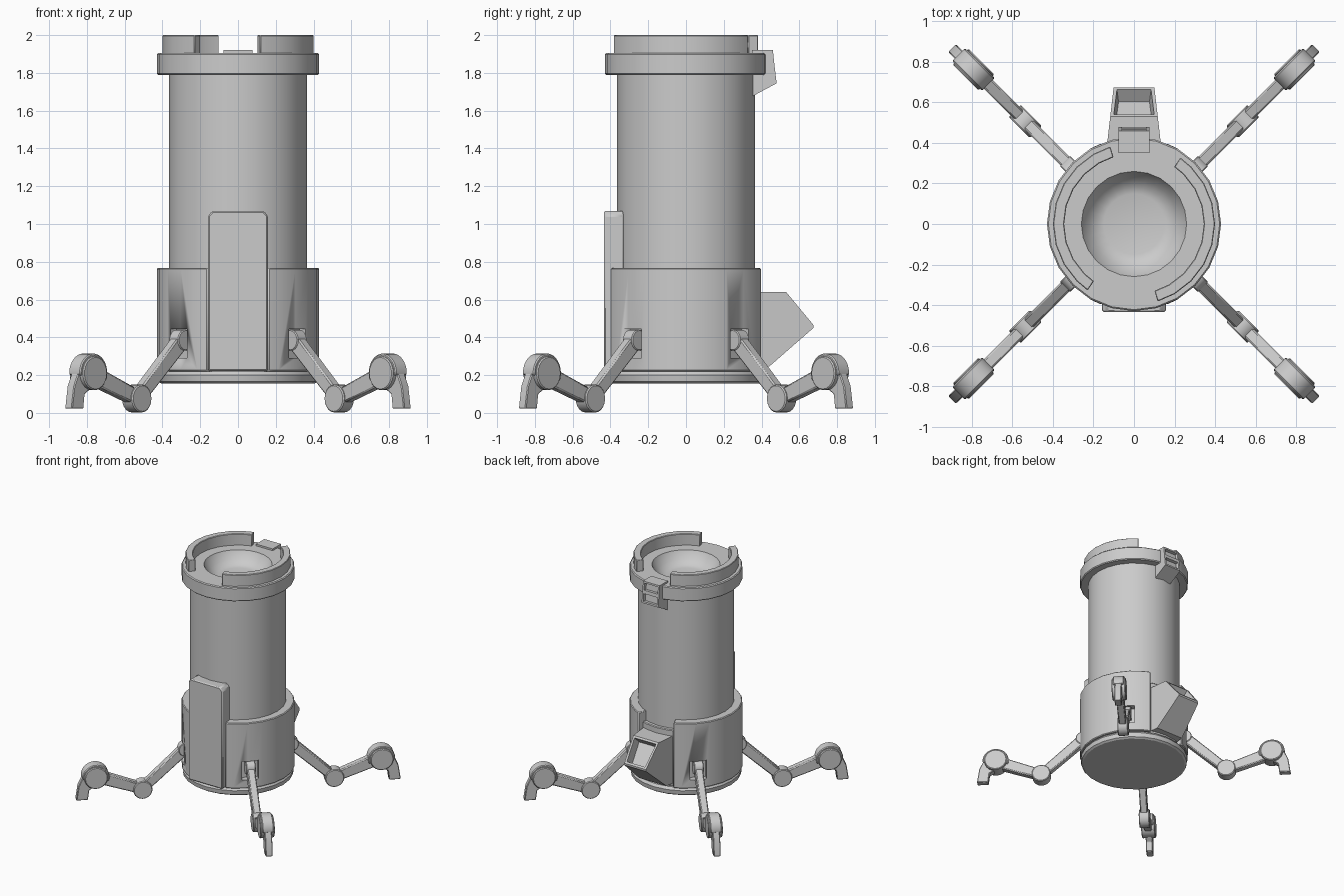
import bpy, bmesh
from math import sin, cos, radians, pi, hypot

if "Cube" in bpy.data.objects:
    bpy.data.objects.remove(bpy.data.objects["Cube"])

STEP = 15  # the round body has 24 sides


def finish(name, bm, bevel=0.0, seg=1):
    bmesh.ops.recalc_face_normals(bm, faces=bm.faces[:])
    me = bpy.data.meshes.new(name)
    bm.to_mesh(me)
    bm.free()
    ob = bpy.data.objects.new(name, me)
    bpy.context.collection.objects.link(ob)
    bpy.ops.object.select_all(action='DESELECT')
    ob.select_set(True)
    bpy.context.view_layer.objects.active = ob
    bpy.ops.object.shade_smooth_by_angle(angle=radians(32))
    if bevel:
        m = ob.modifiers.new("bevel", 'BEVEL')
        m.width, m.segments, m.limit_method = bevel, seg, 'ANGLE'
        m.angle_limit = radians(40)
    return ob


def prism_bm(profile, half, place):
    """Closed profile (a, b) extruded to +-half; place(a, b, t) gives the point."""
    bm = bmesh.new()
    width = half if callable(half) else (lambda a: half)
    lo = [bm.verts.new(place(a, b, -width(a))) for a, b in profile]
    hi = [bm.verts.new(place(a, b, width(a))) for a, b in profile]
    n = len(profile)
    bm.faces.new(lo[::-1])
    bm.faces.new(hi)
    sides = [bm.faces.new((lo[i], lo[(i + 1) % n], hi[(i + 1) % n], hi[i])) for i in range(n)]
    bmesh.ops.recalc_face_normals(bm, faces=bm.faces[:])
    return bm, sides


def prism(name, profile, half, place, bevel=0.0):
    return finish(name, prism_bm(profile, half, place)[0], bevel)


def arc_block(name, r0, r1, z0, z1, a0, a1, bevel=0.006):
    """Curved wall between two angles in degrees."""
    angs = [a0] + [a for a in range(-360, 721, STEP) if a0 + 2 < a < a1 - 2] + [a1]
    bm = bmesh.new()
    rings = [[bm.verts.new((r * cos(radians(a)), r * sin(radians(a)), z))
              for r, z in ((r0, z0), (r1, z0), (r1, z1), (r0, z1))] for a in angs]
    for p, q in zip(rings, rings[1:]):
        for i in range(4):
            j = (i + 1) % 4
            bm.faces.new((p[i], p[j], q[j], q[i]))
    bm.faces.new(rings[0])
    bm.faces.new(rings[-1][::-1])
    return finish(name, bm, bevel)


def lathe(name, profile):
    bm = bmesh.new()
    vs = [bm.verts.new((r, 0, z)) for r, z in profile]
    es = [bm.edges.new(p) for p in zip(vs, vs[1:])]
    bmesh.ops.spin(bm, geom=vs + es, cent=(0, 0, 0), axis=(0, 0, 1),
                   angle=2 * pi, steps=360 // STEP)
    bmesh.ops.remove_doubles(bm, verts=bm.verts[:], dist=1e-4)
    return finish(name, bm)


def circle(cr, cz, r, a0=0, a1=360, n=20):
    full = a1 - a0 == 360
    return [(cr + r * cos(radians(a0 + (a1 - a0) * i / n)),
             cz + r * sin(radians(a0 + (a1 - a0) * i / n))) for i in range(n if full else n + 1)]


def beam(p, q, h0, h1):
    d = hypot(q[0] - p[0], q[1] - p[1])
    nx, nz = -(q[1] - p[1]) / d / 2, (q[0] - p[0]) / d / 2
    return [(p[0] + nx * h0, p[1] + nz * h0), (p[0] - nx * h0, p[1] - nz * h0),
            (q[0] - nx * h1, q[1] - nz * h1), (q[0] + nx * h1, q[1] + nz * h1)]


def leg_place(sx, sy):
    c = 0.5 ** 0.5
    return lambda r, z, t: (sx * (0.015 + (r + t) * c), sy * (-0.015 + (r - t) * c), z)


def side(y, z, t):
    return (t, y, z)


# Round body: base ring, column, top flange and dished lid
lathe("body", [(0, .155), (.405, .155), (.42, .165), (.425, .2), (.41, .22), (.365, .22),
               (.365, 1.79), (.423, 1.79), (.43, 1.797), (.43, 1.898), (.423, 1.905),
               (.26, 1.905), (.25, 1.885), (.22, 1.845), (.185, 1.815), (.15, 1.805), (0, 1.805)])

# Raised lip segments on the lid
for i, a in enumerate((107, 287)):
    arc_block(f"lid_lip_{i + 1}", .345, .40, 1.895, 2.0, a, a + 128, .004)

# Lower sleeve halves, open at front and back, with leg sockets cut out
for label, a, sx in (("right", -68, 1), ("left", 112, -1)):
    sleeve = arc_block(f"sleeve_{label}", .35, .43, .22, .768, a, a + 136)
    for sy in (1, -1):
        cutter = prism("socket_cutter", [(.375, .29), (.5, .29), (.5, .445), (.375, .445)],
                       .064, leg_place(sx, sy))
        cutter.hide_render = True
        m = sleeve.modifiers.new("socket", 'BOOLEAN')
        m.object, m.operation, m.solver = cutter, 'DIFFERENCE', 'EXACT'
        bpy.context.view_layer.objects.active = sleeve
        if "bevel" in sleeve.modifiers:
            bpy.ops.object.modifier_apply(modifier="bevel")
        bpy.ops.object.modifier_apply(modifier="socket")
        bpy.data.objects.remove(cutter)

# Plate filling the rear gap behind the chute
arc_block("rear_plate", .35, .395, .22, .69, 68.5, 111.5)

# Front panel with clipped top corners
prism("front_panel", [(-.158, .222), (.158, .222), (.158, 1.045), (.135, 1.07),
                      (-.135, 1.07), (-.158, 1.045)], .052,
      lambda x, z, t: (x, -.382 + t, z), .008)

# Rear chute, tapering outward, with a recessed mouth
bm, faces = prism_bm([(.36, .64), (.53, .64), (.675, .465), (.675, .45), (.44, .245), (.36, .245)],
                     lambda y: .13 - (y - .42) * .115, side)
mouth = faces[1]
bmesh.ops.inset_region(bm, faces=[mouth], thickness=.024)
bmesh.ops.inset_region(bm, faces=[mouth], thickness=.012, depth=-.07)
finish("rear_chute", bm)

# Small rear box below the lid with two slots
bm, faces = prism_bm([(.35, 1.92), (.46, 1.92), (.469, 1.835), (.48, 1.745), (.35, 1.675)],
                     .077, side)
slots = faces[1:3]
bmesh.ops.inset_individual(bm, faces=slots, thickness=.02)
bmesh.ops.inset_individual(bm, faces=slots, thickness=.002, depth=-.025)
finish("rear_slot_box", bm)

# Four identical folding legs
SHOULDER, KNEE, ANKLE = (.405, .385), (.737, .076), (1.10, .21)
for fb, sy in (("front", -1), ("back", 1)):
    for lr, sx in (("left", -1), ("right", 1)):
        at, tag = leg_place(sx, sy), f"{fb}_{lr}"
        prism(f"shoulder_{tag}", circle(*SHOULDER, .056), .036, at, .005)
        prism(f"upper_leg_{tag}", beam(SHOULDER, KNEE, .085, .075), .03, at, .008)
        prism(f"knee_{tag}", circle(*KNEE, .074), .042, at, .006)
        prism(f"lower_leg_{tag}", beam(KNEE, ANKLE, .08, .10), .03, at, .008)
        prism(f"ankle_disc_{tag}", circle(*ANKLE, .09), .055, at, .006)
        prism(f"ankle_hood_{tag}", circle(*ANKLE, .104, -5, 200), .044, at, .006)
        prism(f"foot_{tag}", [(1.08, .21), (1.2, .21), (1.232, .14), (1.25, .022),
                              (1.16, .022), (1.15, .10), (1.10, .13)], .027, at, .005)
